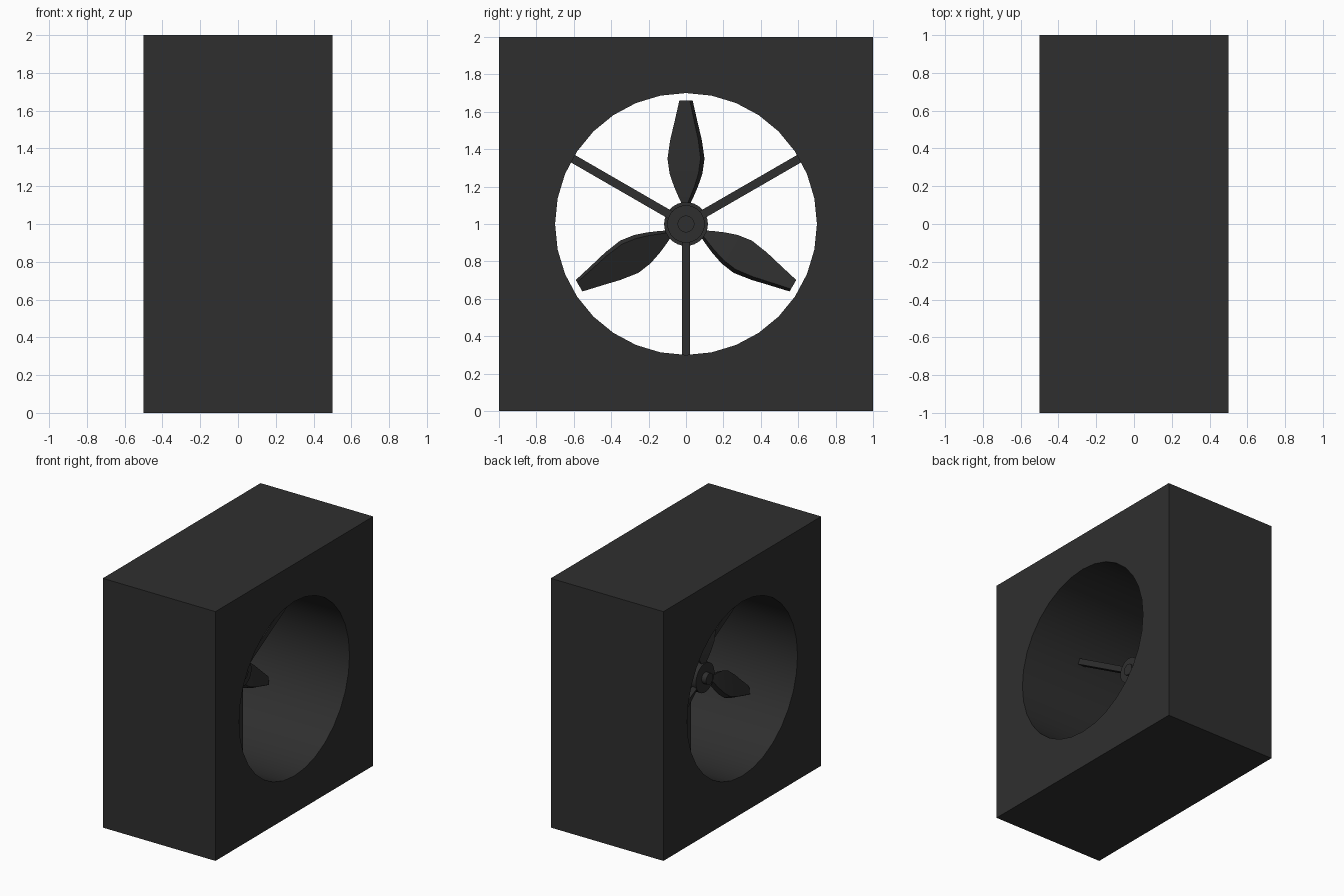
import bpy, bmesh
from math import radians, pi
from mathutils import Matrix, Vector

cube = bpy.data.objects.get("Cube")
if cube:
    bpy.data.objects.remove(cube, do_unlink=True)

# Single dark grey material
dark = bpy.data.materials.new("dark_grey")
dark.use_nodes = True
colour = (0.028, 0.028, 0.028, 1)
dark.diffuse_color = colour
dark.node_tree.nodes["Principled BSDF"].inputs["Base Color"].default_value = colour

CENTRE = Vector((0, 0, 1))


def finish(name, bm):
    bmesh.ops.recalc_face_normals(bm, faces=bm.faces[:])
    mesh = bpy.data.meshes.new(name)
    bm.to_mesh(mesh)
    bm.free()
    mesh.materials.append(dark)
    obj = bpy.data.objects.new(name, mesh)
    bpy.context.collection.objects.link(obj)
    return obj


def smooth(obj):
    bpy.ops.object.select_all(action="DESELECT")
    obj.select_set(True)
    bpy.context.view_layer.objects.active = obj
    bpy.ops.object.shade_smooth_by_angle(angle=radians(30))


def box(name, size, matrix):
    bm = bmesh.new()
    bmesh.ops.create_cube(bm, size=1, matrix=matrix @ Matrix.Diagonal((*size, 1)))
    return finish(name, bm)


def disc(name, radius, x0, x1):
    """Cylinder along x, around the duct axis."""
    bm = bmesh.new()
    place = Matrix.Translation(CENTRE + Vector(((x0 + x1) / 2, 0, 0)))
    bmesh.ops.create_cone(bm, cap_ends=True, segments=32, radius1=radius,
                          radius2=radius, depth=x1 - x0,
                          matrix=place @ Matrix.Rotation(pi / 2, 4, "Y"))
    return finish(name, bm)


def spoke(degrees):
    """Frame whose local z points outwards from the axis."""
    return Matrix.Translation(CENTRE) @ Matrix.Rotation(radians(degrees), 4, "X")


# Housing with a round duct through it
housing = box("housing", (1, 2, 2), Matrix.Translation(CENTRE))
cutter = disc("duct_cutter", 0.7, -0.7, 0.7)
cutter.hide_render = True
cut = housing.modifiers.new("duct", "BOOLEAN")
cut.object = cutter
cut.operation = "DIFFERENCE"
cut.solver = "EXACT"
bpy.context.view_layer.objects.active = housing
bpy.ops.object.modifier_apply(modifier=cut.name)
bpy.data.objects.remove(cutter, do_unlink=True)
smooth(housing)

# Motor, propeller hub and the shaft through both
smooth(disc("motor", 0.1, -0.06, 0.05))
smooth(disc("propeller_hub", 0.117, -0.17, -0.11))
smooth(disc("shaft", 0.045, -0.21, 0.06))

# Struts holding the motor
for i, angle in enumerate((60, 180, 300)):
    box(f"strut_{i + 1}", (0.06, 0.045, 0.64),
        spoke(angle) @ Matrix.Translation((0, 0, 0.39)))

# Blades: radius, chord and thickness of each section, pitched about the span
SECTIONS = [(0.09, 0.015, 0.03), (0.14, 0.065, 0.04), (0.2, 0.12, 0.045),
            (0.27, 0.17, 0.05), (0.35, 0.195, 0.05), (0.45, 0.165, 0.045),
            (0.55, 0.115, 0.04), (0.66, 0.062, 0.035)]


def blade(name, degrees):
    bm = bmesh.new()
    rings = []
    for r, chord, thick in SECTIONS:
        corners = [(-1, -1), (1, -1), (1, 1), (-1, 1)]
        rings.append([bm.verts.new((sx * thick / 2, sy * chord / 2, r))
                      for sx, sy in corners])
    for a, b in zip(rings, rings[1:]):
        for i in range(4):
            j = (i + 1) % 4
            bm.faces.new((a[i], a[j], b[j], b[i]))
    bm.faces.new(rings[0])
    bm.faces.new(rings[-1])
    pitch = Matrix.Translation((-0.145, 0, 0)) @ Matrix.Rotation(radians(-25), 4, "Z")
    bm.transform(spoke(degrees) @ pitch)
    smooth(finish(name, bm))


for i in range(3):
    blade(f"blade_{i + 1}", 120 * i)
